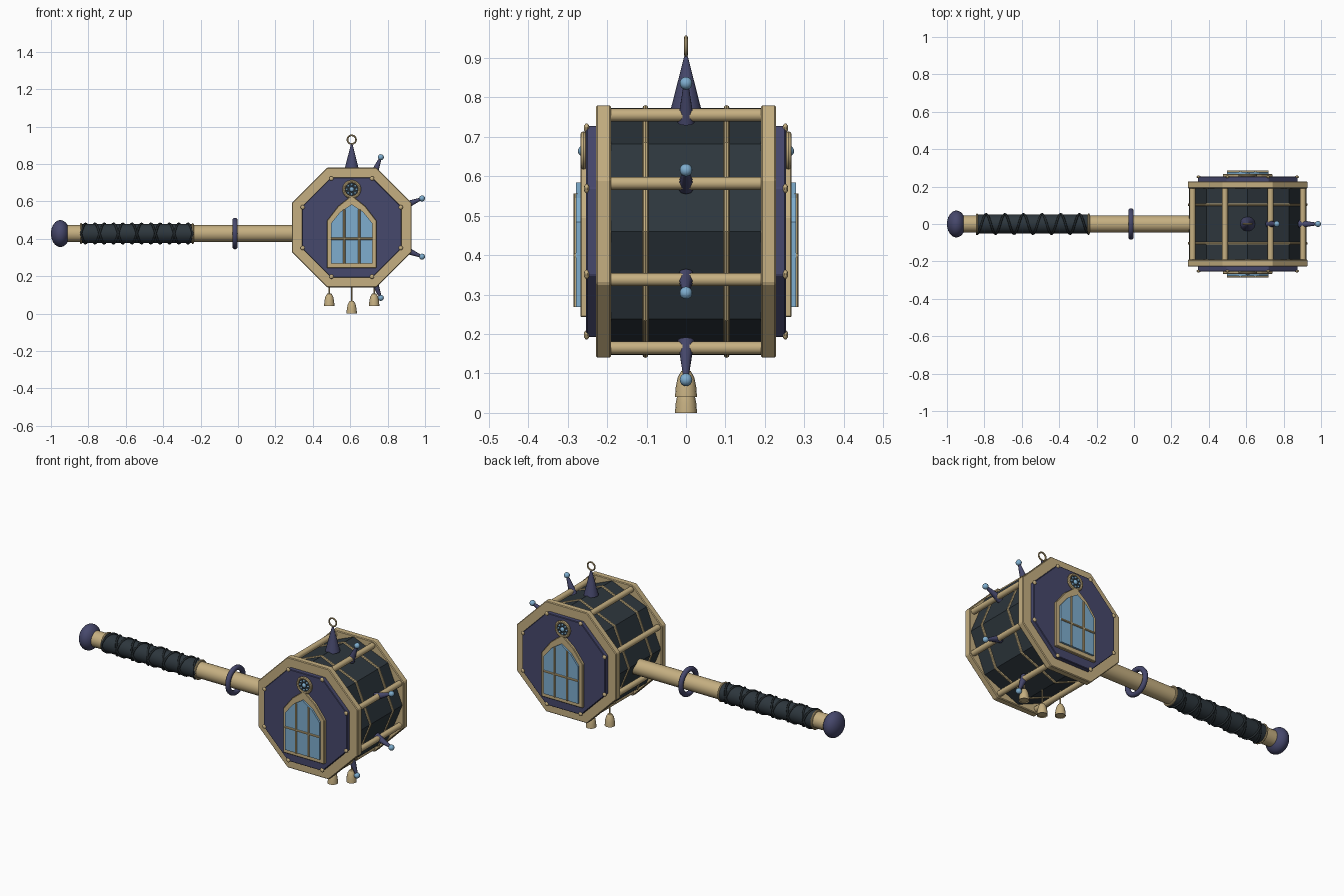
import bpy, bmesh, math
from mathutils import Vector, Matrix

if "Cube" in bpy.data.objects:
    bpy.data.objects.remove(bpy.data.objects["Cube"])

CX, CZ = 0.608, 0.46      # centre of the hammer head
HZ = 0.428                # height of the handle axis


def mat(name, rgb):
    m = bpy.data.materials.new(name)
    m.diffuse_color = (*rgb, 1)
    m.use_nodes = True
    m.node_tree.nodes["Principled BSDF"].inputs["Base Color"].default_value = m.diffuse_color
    return m


GOLD = mat("pale_gold", (0.56, 0.43, 0.22))
PURPLE = mat("dusk_purple", (0.062, 0.065, 0.15))
DARK = mat("dark_slate", (0.026, 0.037, 0.046))
CORD = mat("black_cord", (0.016, 0.022, 0.026))
BLUE = mat("sky_glass", (0.21, 0.42, 0.62))


def add(name, bm, m, smooth=True, bevel=0):
    bmesh.ops.recalc_face_normals(bm, faces=bm.faces)
    me = bpy.data.meshes.new(name)
    bm.to_mesh(me)
    bm.free()
    me.materials.append(m)
    ob = bpy.data.objects.new(name, me)
    bpy.context.collection.objects.link(ob)
    if bevel:
        b = ob.modifiers.new("bevel", 'BEVEL')
        b.width, b.segments, b.limit_method = bevel, 1, 'ANGLE'
    if smooth:
        bpy.ops.object.select_all(action='DESELECT')
        ob.select_set(True)
        bpy.context.view_layer.objects.active = ob
        bpy.ops.object.shade_smooth_by_angle(angle=math.radians(40))
    return ob


def prism(name, pts, y0, y1, m, bevel=0):
    """Extrude an (x, z) outline along y."""
    bm = bmesh.new()
    a = [bm.verts.new((x, y0, z)) for x, z in pts]
    b = [bm.verts.new((x, y1, z)) for x, z in pts]
    n = len(pts)
    bm.faces.new(a)
    bm.faces.new(b[::-1])
    for i in range(n):
        bm.faces.new((a[i], b[i], b[(i + 1) % n], a[(i + 1) % n]))
    return add(name, bm, m, False, bevel)


def rod(name, p0, p1, r0, r1, m, seg=12):
    """Cylinder or cone between two points."""
    p0, p1 = Vector(p0), Vector(p1)
    d = p1 - p0
    bm = bmesh.new()
    bmesh.ops.create_cone(bm, cap_ends=True, segments=seg, radius1=r0, radius2=r1, depth=d.length)
    rot = d.to_track_quat('Z', 'Y').to_matrix().to_4x4()
    bm.transform(Matrix.Translation((p0 + p1) / 2) @ rot)
    return add(name, bm, m)


def ball(name, c, scale, m, u=16, v=10):
    bm = bmesh.new()
    bmesh.ops.create_uvsphere(bm, u_segments=u, v_segments=v, radius=1)
    bm.transform(Matrix.Translation(c) @ Matrix.Diagonal((*scale, 1)))
    return add(name, bm, m)


def torus(name, c, axis, R, r, m, seg=32, sides=8):
    q = Vector(axis).to_track_quat('Z', 'Y').to_matrix().to_4x4()
    bm = bmesh.new()
    rings = []
    for i in range(seg):
        a = math.tau * i / seg
        rings.append([bm.verts.new(((R + r * math.cos(b)) * math.cos(a),
                                    (R + r * math.cos(b)) * math.sin(a), r * math.sin(b)))
                      for b in (math.tau * j / sides for j in range(sides))])
    for i in range(seg):
        A, B = rings[i], rings[(i + 1) % seg]
        for j in range(sides):
            k = (j + 1) % sides
            bm.faces.new((A[j], B[j], B[k], A[k]))
    bm.transform(Matrix.Translation(c) @ q)
    return add(name, bm, m)


def lathe(name, profile, c, m, seg=16):
    """Revolve (radius, height) points about z."""
    bm = bmesh.new()
    vs = [bm.verts.new((r, 0, z)) for r, z in profile]
    es = [bm.edges.new(p) for p in zip(vs, vs[1:])]
    bmesh.ops.spin(bm, geom=vs + es, cent=(0, 0, 0), axis=(0, 0, 1), angle=math.tau, steps=seg)
    bmesh.ops.remove_doubles(bm, verts=bm.verts, dist=1e-5)
    bm.transform(Matrix.Translation(c))
    return add(name, bm, m)


def polar(R, deg):
    a = math.radians(deg)
    return CX + R * math.cos(a), CZ + R * math.sin(a)


def octagon(R, start=22.5):
    return [polar(R, start + 45 * i) for i in range(8)]


def arch(half, bottom, shoulder, mid, apex):
    """Pointed window outline."""
    right = [(half, bottom), (half, shoulder), (half * 0.55, mid)]
    return ([(CX + x, z) for x, z in right] + [(CX, apex)]
            + [(CX - x, z) for x, z in right[::-1]])


C8 = math.cos(math.pi / 8)

# Head drum, its bands and the corner rails
prism("drum_body", octagon(0.313, 0), -0.2, 0.2, DARK)
for y in (-0.103, 0.103):
    torus("drum_band", (CX, y, CZ), (0, 1, 0), 0.313, 0.0075, GOLD, seg=8)
for x, z in octagon(0.3195):
    rod("corner_rail", (x, -0.2, z), (x, 0.2, z), 0.0165, 0.0165, GOLD)

# Both decorated end faces
for s in (-1, 1):
    prism("end_rim", octagon(0.32 / C8), s * 0.19, s * 0.228, GOLD, 0.004)
    prism("end_panel", octagon(0.267 / C8), s * 0.22, s * 0.253, PURPLE, 0.003)
    for x, z in octagon(0.284):
        ball("panel_stud", (x, s * 0.252, z), (0.012, 0.007, 0.012), GOLD, 10, 6)
    # Arched window
    prism("window_frame", arch(0.132, 0.243, 0.497, 0.574, 0.632), s * 0.25, s * 0.268, GOLD, 0.003)
    prism("window_glass", arch(0.11, 0.268, 0.484, 0.545, 0.584), s * 0.26, s * 0.279, BLUE)
    for x in (-0.04, 0.04):
        rod("window_mullion", (CX + x, s * 0.279, 0.268), (CX + x, s * 0.279, 0.556),
            0.006, 0.006, GOLD, 8)
    rod("window_crossbar", (CX - 0.11, s * 0.279, 0.4), (CX + 0.11, s * 0.279, 0.4),
        0.006, 0.006, GOLD, 8)
    # Rosette above the window
    rc = (CX, 0.664)
    rod("rosette_disc", (CX, s * 0.25, rc[1]), (CX, s * 0.262, rc[1]), 0.044, 0.044, DARK, 24)
    torus("rosette_ring", (CX, s * 0.26, rc[1]), (0, 1, 0), 0.042, 0.008, GOLD, 28)
    ball("rosette_centre", (CX, s * 0.263, rc[1]), (0.013, 0.011, 0.013), BLUE, 12, 8)
    for i in range(8):
        a = math.tau * i / 8
        ball("rosette_bead", (CX + 0.026 * math.cos(a), s * 0.263, rc[1] + 0.026 * math.sin(a)),
             (0.0065, 0.005, 0.0065), BLUE, 8, 6)

# Top spire with its ring
rod("spire", (CX, 0, 0.765), (CX, 0, 0.91), 0.04, 0.003, PURPLE, 12)
torus("spire_ring", (CX, 0, 0.93), (0, 1, 0), 0.023, 0.0045, GOLD, 24)

# Beaded spikes on the outer corners
for deg in (-67.5, -22.5, 22.5, 67.5):
    (x0, z0), (x1, z1) = polar(0.3, deg), polar(0.4, deg)
    rod("corner_spike", (x0, 0, z0), (x1, 0, z1), 0.022, 0.007, PURPLE, 10)
    bx, bz = polar(0.407, deg)
    ball("spike_bead", (bx, 0, bz), (0.016,) * 3, BLUE)

# Hanging bells
for dx, z in ((-0.12, 0.04), (0, 0), (0.12, 0.04)):
    lathe("bell", [(0, 0.004), (0.024, 0.004), (0.028, 0), (0.026, 0.025), (0.021, 0.05),
                   (0.012, 0.066), (0, 0.07)], (CX + dx, 0, z), GOLD)
    rod("bell_string", (CX + dx, 0, z + 0.065), (CX + dx, 0, 0.19), 0.004, 0.004, GOLD, 6)

# Handle, pommel and loose ring
rod("handle_shaft", (-0.93, 0, HZ), (0.33, 0, HZ), 0.045, 0.045, GOLD, 24)
ball("pommel", (-0.95, 0, HZ), (0.05, 0.072, 0.072), PURPLE, 24, 16)
torus("handle_ring", (-0.016, 0, HZ), (1, 0, 0), 0.07, 0.0145, PURPLE, 32, 10)

# Wrapped grip
G0, G1 = -0.84, -0.242
rod("grip", (G0, 0, HZ), (G1, 0, HZ), 0.0515, 0.0515, DARK, 24)
for x in (G0, G1):
    torus("grip_collar", (x, 0, HZ), (1, 0, 0), 0.05, 0.006, GOLD, 24)
for hand in (-1, 1):
    cu = bpy.data.curves.new("grip_cord", 'CURVE')
    cu.dimensions = '3D'
    cu.bevel_depth, cu.bevel_resolution = 0.006, 1
    n = 144
    sp = cu.splines.new('POLY')
    sp.points.add(n)
    for i, p in enumerate(sp.points):
        t = i / n
        a = hand * math.tau * 6 * t
        p.co = (G0 + (G1 - G0) * t, -0.053 * math.cos(a), HZ + 0.053 * math.sin(a), 1)
    cu.materials.append(CORD)
    bpy.context.collection.objects.link(bpy.data.objects.new("grip_cord", cu))
